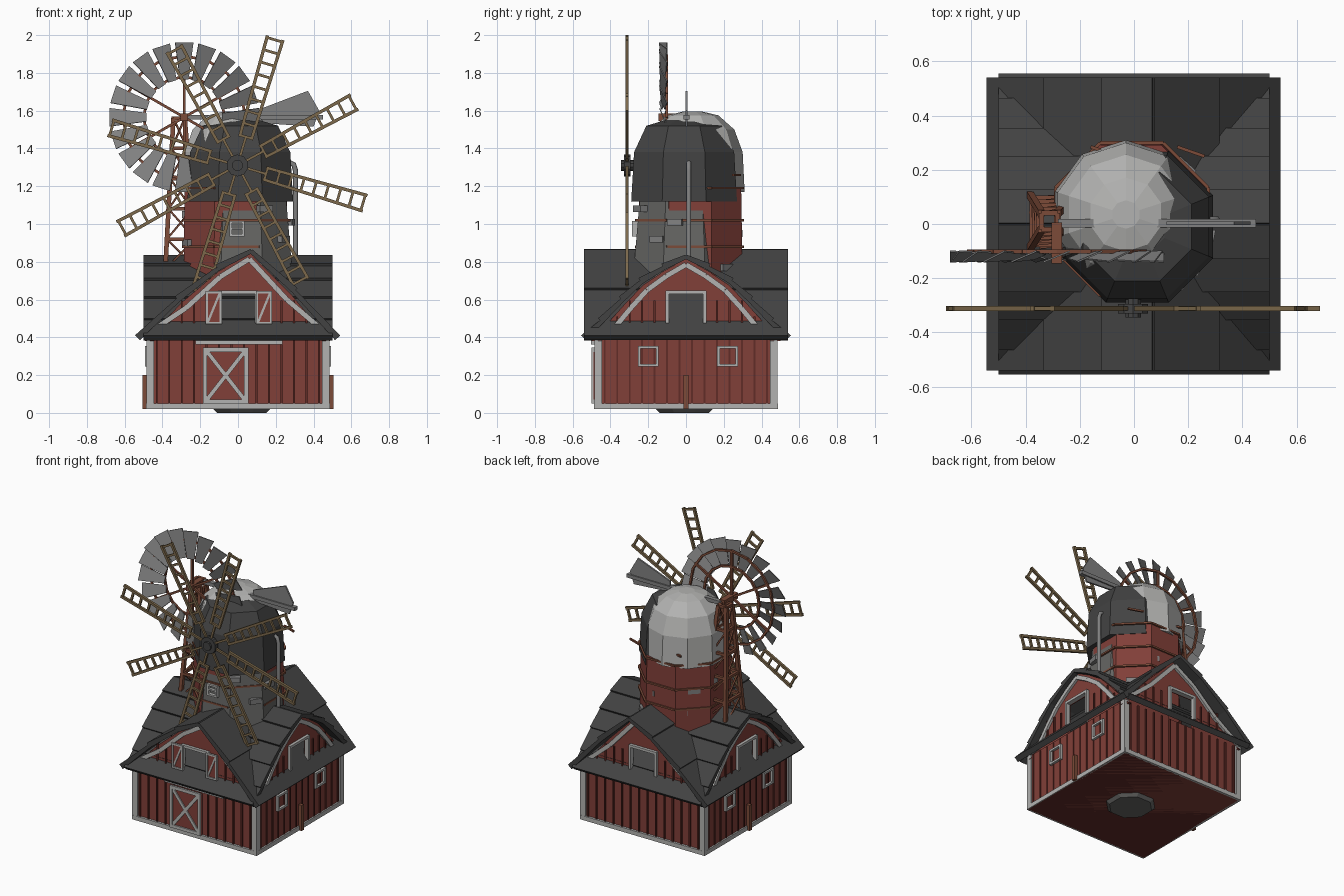
import bpy, bmesh
from math import pi, cos, sin, radians
from mathutils import Matrix, Vector

if "Cube" in bpy.data.objects:
    bpy.data.objects.remove(bpy.data.objects["Cube"])

I = Matrix.Identity(4)


def material(name, rgb):
    m = bpy.data.materials.new(name)
    m.diffuse_color = (*rgb, 1)
    m.use_nodes = True
    m.node_tree.nodes["Principled BSDF"].inputs["Base Color"].default_value = m.diffuse_color
    return m


RED = material("barn_red", (0.22, 0.05, 0.04))
DARKRED = material("dark_red", (0.12, 0.025, 0.02))
RUST = material("rust", (0.2, 0.07, 0.04))
DARK = material("slate", (0.055, 0.055, 0.055))
STONE = material("stone_grey", (0.13, 0.13, 0.125))
PALE = material("pale_trim", (0.45, 0.45, 0.44))
METAL = material("metal", (0.22, 0.22, 0.22))
WOOD = material("sail_wood", (0.2, 0.14, 0.07))


def finish(bm, name, mat):
    bmesh.ops.recalc_face_normals(bm, faces=bm.faces)
    me = bpy.data.meshes.new(name)
    bm.to_mesh(me)
    bm.free()
    me.materials.append(mat)
    ob = bpy.data.objects.new(name, me)
    bpy.context.collection.objects.link(ob)
    return ob


def box(bm, c, s, M=I):
    bmesh.ops.create_cube(bm, size=1, matrix=M @ Matrix.Translation(c) @ Matrix.Diagonal((*s, 1)))


def beam(bm, p, q, w, d, M=I, n=(0, 1, 0)):
    """Bar from p to q, w wide, d deep along n."""
    p, q = Vector(p), Vector(q)
    z = (q - p).normalized()
    x = Vector(n).cross(z)
    x = x.normalized() if x.length > 1e-3 else Vector((1, 0, 0))
    R = Matrix((x, z.cross(x), z)).transposed().to_4x4()
    box(bm, (0, 0, 0), (w, d, (q - p).length), M @ Matrix.Translation((p + q) / 2) @ R)


def prism(bm, pts, d0, d1, M=I):
    """Outline in (u, z) swept along y from d0 to d1."""
    a, b = [[bm.verts.new(M @ Vector((u, d, z))) for u, z in pts] for d in (d0, d1)]
    bm.faces.new(a)
    bm.faces.new(b[::-1])
    for i in range(len(pts)):
        j = (i + 1) % len(pts)
        bm.faces.new((a[i], b[i], b[j], a[j]))


def lathe(name, prof, n, cx, cy, mat):
    """Faceted tower; profile of (flat radius, z)."""
    bm = bmesh.new()
    rings = []
    for r, z in prof:
        k = r / cos(pi / n)
        rings.append([bm.verts.new((cx + k * cos(2 * pi * (i + .5) / n), cy + k * sin(2 * pi * (i + .5) / n), z))
                      for i in range(n)])
    for a, b in zip(rings, rings[1:]):
        for i in range(n):
            bm.faces.new((a[i], a[(i + 1) % n], b[(i + 1) % n], b[i]))
    bm.faces.new(rings[0])
    bm.faces.new(rings[-1])
    return finish(bm, name, mat)


def hoop(bm, c, r, n, w, d, axis, phase=0):
    pts = []
    for i in range(n):
        a = 2 * pi * i / n + phase
        off = (r * cos(a), r * sin(a), 0) if axis == 'Z' else (r * cos(a), 0, r * sin(a))
        pts.append(Vector(c) + Vector(off))
    for i in range(n):
        beam(bm, pts[i], pts[(i + 1) % n], w, d, n=(0, 0, 1) if axis == 'Z' else (0, 1, 0))


SIDES = [Matrix.Rotation(k * pi / 2, 4, 'Z') for k in range(4)]  # front, right, back, left

# Barn body with floor
bm = bmesh.new()
box(bm, (0, 0, .215), (.95, .94, .39))
finish(bm, "barn_walls", RED)
bm = bmesh.new()
box(bm, (0, 0, .03), (.96, .95, .02))
finish(bm, "barn_floor", DARKRED)

# Roof profiles, (across, height)
FRONT = [(-.53, .395), (-.32, .60), (-.11, .765), (.07, .86), (.30, .645), (.525, .395)]
half = [(.54, .395), (.45, .485), (.34, .60), (.24, .695), (.12, .77), (0, .83)]
SIDE = [(-u, z) for u, z in half] + half[-2::-1]


def roof(name, prof, apex, length, M):
    bm = bmesh.new()
    for i, (p, q) in enumerate(zip(prof, prof[1:])):
        p, q = Vector(p), Vector(q)
        t = (q - p).normalized()
        n = Vector((-t.y, t.x))
        a, b = (.022, .008) if i < apex else (.008, .022)
        prism(bm, [p + n * a, q + n * b, q - n * .015, p - n * .015], -length, length, M)
    finish(bm, name, DARK)


roof("main_roof", FRONT, 3, .54, I)
roof("cross_roof", SIDE, 5, .5, SIDES[1])

# Gable walls, trims, battens, windows on every side
walls, trim, batten = bmesh.new(), bmesh.new(), bmesh.new()
for k, M in enumerate(SIDES):
    prof = [FRONT, SIDE, [(-u, z) for u, z in FRONT[::-1]], SIDE][k]
    ins = [(u * .93, z - .015) for u, z in prof]
    w = .1
    prism(walls, ins + [(w, .4), (w, .63), (-w, .63), (-w, .4)], -.465, -.445, M)
    arch = [(u * .86, z - .045 if abs(u) < .5 else z + .04) for u, z in prof]
    for p, q in zip(arch, arch[1:]):
        beam(trim, (p[0], -.472, p[1]), (q[0], -.472, q[1]), .028, .02, M)
    # loft opening frame
    for s in (-1, 1):
        box(trim, (s * .1, -.47, .56), (.018, .03, .17), M)
        box(trim, (s * .465, -.477, .215), (.04, .016, .39), M)
    box(trim, (0, -.47, .638), (.21, .03, .018), M)
    box(trim, (0, -.478, .035), (.96, .016, .03), M)
    for i in range(14):
        u = -.43 + i * .066
        box(batten, (u, -.474, .225), (.01, .012, .36), M)
        if .13 < abs(u) < .38:
            box(batten, (u, -.468, .53 if abs(u) < .3 else .49), (.01, .012, .13 if abs(u) < .3 else .04), M)
    if k % 2:  # square windows on the left and right
        for u in (-.2, .22):
            for s in (-1, 1):
                box(trim, (u + s * .048, -.482, .3), (.014, .02, .11), M)
                box(trim, (u, -.482, .3 + s * .048), (.11, .02, .014), M)
finish(walls, "gable_walls", RED)
finish(batten, "wall_battens", DARKRED)

# Barn door with cross brace, sliding rail, open loft shutters
door = bmesh.new()
box(door, (-.065, -.482, .195), (.24, .014, .29))
finish(door, "barn_door", RED)


def braced(x0, x1, z0, z1, y, w, cross):
    for x in (x0 + w / 2, x1 - w / 2):
        beam(trim, (x, y, z0), (x, y, z1), w, .014)
    for z in (z0 + w / 2, z1 - w / 2):
        beam(trim, (x0, y, z), (x1, y, z), w, .014)
    beam(trim, (x0 + w, y, z0 + w), (x1 - w, y, z1 - w), w, .01)
    if cross:
        beam(trim, (x0 + w, y, z1 - w), (x1 - w, y, z0 + w), w, .01)


braced(-.185, .055, .05, .345, -.492, .022, True)
box(trim, (.005, -.49, .372), (.46, .025, .022))
shut = bmesh.new()
for x in (-.128, .138):
    braced(x - .043, x + .043, .47, .645, -.488, .012, False)
    box(shut, (x, -.482, .557), (.08, .012, .17))
finish(shut, "loft_shutters", RED)
finish(trim, "white_trim", PALE)
bm = bmesh.new()
for s in (-1, 1):
    box(bm, (s * .492, 0, .11), (.025, .025, .18))
finish(bm, "side_posts", RUST)

# Merged towers: red silo, grey mill body, dark cap and pale dome
lathe("red_silo", [(.275, .03), (.275, .9), (.27, 1.19)], 8, -.012, .022, RED)
lathe("mill_body", [(.13, 0), (.15, .02), (.28, .03), (.272, .7), (.235, 1.13)], 8, .02, -.01, STONE)
lathe("dark_cap", [(.28, 1.12), (.265, 1.38), (.20, 1.52), (.1, 1.55)], 8, .012, -.01, DARK)
lathe("pale_dome", [(.262, 1.17), (.252, 1.38), (.21, 1.5), (.13, 1.575), (.05, 1.595)], 10, -.03, .035, PALE)
bm = bmesh.new()
for z in (.88, 1.02, 1.19):
    hoop(bm, (-.008, .018, z), .305, 8, .012, .012, 'Z', pi / 8)
for x in (-.16, .16):
    beam(bm, (x, .285, 1.26), (x + .1, .25, 1.26), .012, .012)
finish(bm, "silo_hoops", RUST)
bm = bmesh.new()
for a, z in ((-32, .92), (-12, 1.01), (48, .77), (-60, 1.08), (75, .95), (120, .85), (160, 1.05), (135, 1.0), (200, .9)):
    M = Matrix.Rotation(radians(a), 4, 'Z')
    box(bm, (.275, 0, z), (.05, .08, .035), M)
finish(bm, "wall_stones", METAL)
bm = bmesh.new()
for s in (-1, 1):
    box(bm, (-.005 + s * .033, -.27, .975), (.012, .03, .08))
    box(bm, (-.005, -.27, .975 + s * .035), (.08, .03, .012))
box(bm, (-.005, -.27, .975), (.07, .02, .01))
finish(bm, "tower_window", PALE)

# Drain pipe
cu = bpy.data.curves.new("drain_pipe", 'CURVE')
cu.dimensions = '3D'
cu.bevel_depth, cu.bevel_resolution = .014, 1
sp = cu.splines.new('POLY')
path = [(.305, .015, .7), (.305, .015, 1.28), (.295, .015, 1.315), (.26, .015, 1.33)]
sp.points.add(len(path) - 1)
for pt, co in zip(sp.points, path):
    pt.co = (*co, 1)
cu.materials.append(METAL)
bpy.context.collection.objects.link(bpy.data.objects.new("drain_pipe", cu))

# Eight ladder sails and hub
bm = bmesh.new()
for k in range(8):
    M = Matrix.Translation((-.003, -.312, 1.31)) @ Matrix.Rotation(-radians(73.5 + 45 * k), 4, 'Y')
    for s in (-1, 1):
        beam(bm, (.15, 0, s * .032), (.705, 0, s * .043), .017, .017, M)
    for i in range(9):
        r = .158 + i * .067
        h = .032 + .011 * i / 8
        beam(bm, (r, 0, -h), (r, 0, h), .014, .014, M)
    beam(bm, (.03, 0, 0), (.16, 0, 0), .014, .014, M)
finish(bm, "sails", WOOD)
bm = bmesh.new()
for r, y, d in ((.058, -.312, .035), (.03, -.335, .02), (.03, -.26, .1)):
    bmesh.ops.create_cone(bm, cap_ends=True, segments=10, radius1=r, radius2=r, depth=d,
                          matrix=Matrix.Translation((-.003, y, 1.31)) @ Matrix.Rotation(pi / 2, 4, 'X'))
finish(bm, "sail_hub", DARK)

# Wind pump wheel: twisted blades, rings and spokes
C = Vector((-.285, -.12, 1.565))
bm = bmesh.new()
for k in range(20):
    M = Matrix.Translation(C) @ Matrix.Rotation(2 * pi * k / 20, 4, 'Y') @ Matrix.Rotation(radians(22), 4, 'X')
    prism(bm, [(.2, -.024), (.395, -.052), (.395, .052), (.2, .024)], -.003, .003, M)
finish(bm, "wheel_blades", METAL)
bm = bmesh.new()
back = C + Vector((0, .018, 0))
for r in (.215, .325):
    hoop(bm, back, r, 16, .014, .014, 'Y')
for k in range(6):
    a = pi / 2 + k * pi / 3
    beam(bm, back, back + Vector((cos(a), 0, sin(a))) * .33, .014, .014)
box(bm, (C.x, -.07, C.z), (.04, .15, .04))

# Lattice tower under the wheel
def leg(sx, sy, t):
    return (-.30 - .012 * t + sx * (.085 - .055 * t), .01 + sy * (.1 - .07 * t), .76 + .8 * t)


corners = [(-1, -1), (1, -1), (1, 1), (-1, 1)]
for i, (a, b) in enumerate(zip(corners, corners[1:] + corners[:1])):
    beam(bm, leg(*a, 0), leg(*a, 1), .024, .024)
    for j in range(6):
        beam(bm, leg(*a, j / 5), leg(*b, j / 5), .018, .018, n=(0, 0, 1))
        if j < 5:
            beam(bm, leg(*a, j / 5), leg(*b, (j + 1) / 5), .01, .01, n=(0, 0, 1))
finish(bm, "pump_tower", RUST)

# Tail boom and vane
bm = bmesh.new()
box(bm, (.085, .003, 1.565), (.73, .03, .025))
prism(bm, [(.12, 1.535), (.40, 1.515), (.43, 1.60), (.37, 1.705), (.12, 1.61)], -.003, .009)
finish(bm, "tail_vane", METAL)
